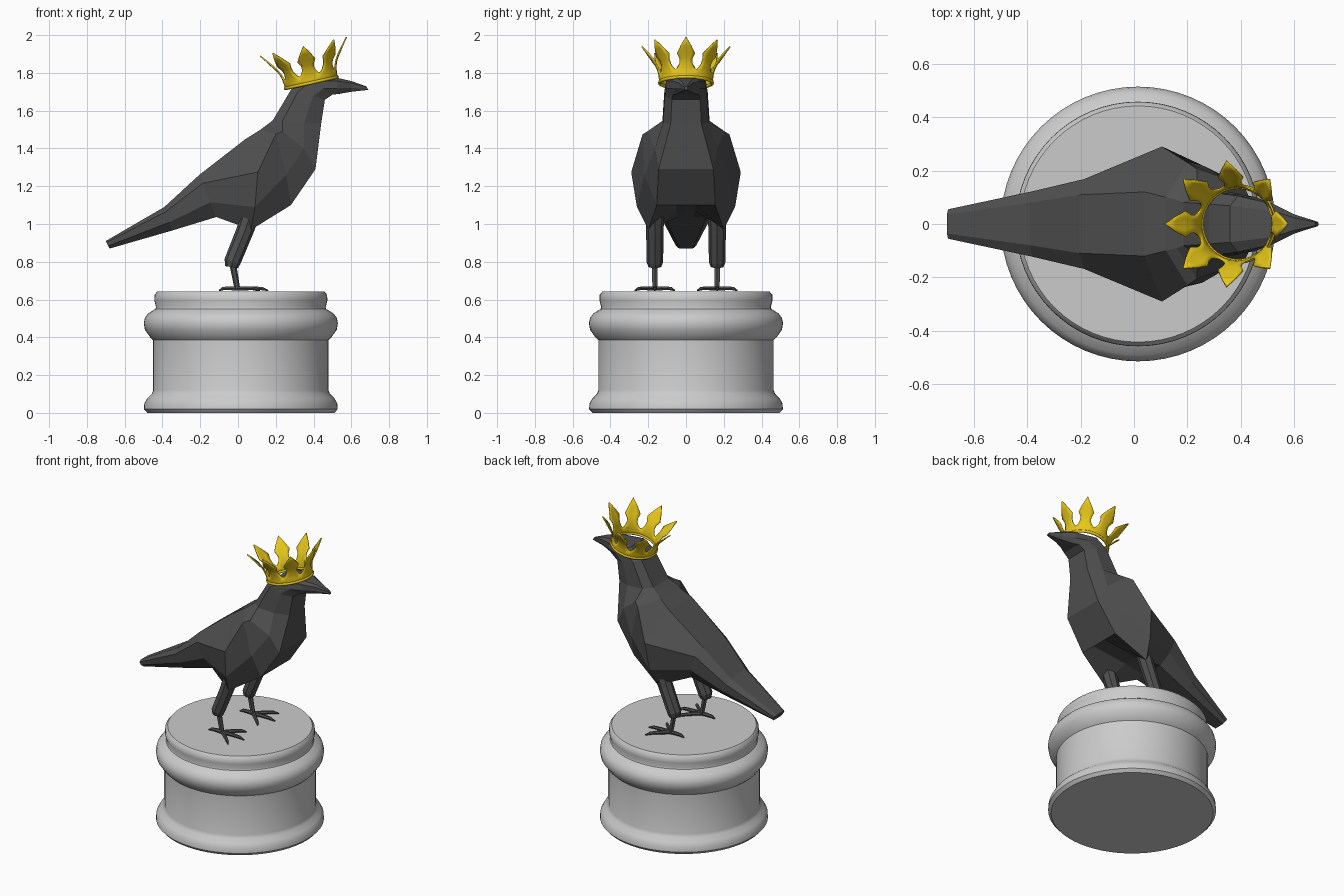
import bpy, bmesh, math
from mathutils import Vector, Matrix

if "Cube" in bpy.data.objects:
    bpy.data.objects.remove(bpy.data.objects["Cube"])


def material(name, rgb):
    m = bpy.data.materials.new(name)
    m.diffuse_color = (*rgb, 1)
    m.use_nodes = True
    m.node_tree.nodes["Principled BSDF"].inputs["Base Color"].default_value = m.diffuse_color
    return m


BLACK = material("charcoal", (0.08, 0.08, 0.08))
GOLD = material("gold", (0.8, 0.57, 0.01))


def finish(bm, name, mat=None, smooth=None):
    bmesh.ops.recalc_face_normals(bm, faces=bm.faces)
    me = bpy.data.meshes.new(name)
    bm.to_mesh(me)
    bm.free()
    ob = bpy.data.objects.new(name, me)
    bpy.context.collection.objects.link(ob)
    if mat:
        me.materials.append(mat)
    if smooth:
        bpy.ops.object.select_all(action='DESELECT')
        ob.select_set(True)
        bpy.context.view_layer.objects.active = ob
        bpy.ops.object.shade_smooth_by_angle(angle=math.radians(smooth))
    return ob


def loft(bm, rings):
    """Skin closed rings of equal point count and cap both ends."""
    vs = [[bm.verts.new(p) for p in r] for r in rings]
    n = len(vs[0])
    for a, b in zip(vs, vs[1:]):
        for i in range(n):
            j = (i + 1) % n
            bm.faces.new((a[i], a[j], b[j], b[i]))
    bm.faces.new(vs[0])
    bm.faces.new(vs[-1])


def circle(r, z, n):
    return [(r * math.cos(2 * math.pi * k / n), r * math.sin(2 * math.pi * k / n), z) for k in range(n)]


def tube(bm, pts, radii, sides):
    """Tapered tube along a path."""
    pts = [Vector(p) for p in pts]
    rings = []
    for i, (p, r) in enumerate(zip(pts, radii)):
        d = (pts[min(i + 1, len(pts) - 1)] - pts[max(i - 1, 0)]).normalized()
        ref = Vector((0, 0, 1)) if abs(d.z) < 0.7 else Vector((0, 1, 0))
        u = d.cross(ref).normalized()
        w = d.cross(u)
        rings.append([p + x * u + y * w for x, y, _ in circle(r, 0, sides)])
    loft(bm, rings)


# Pedestal: turned profile (radius, height)
profile = [(0.495, 0), (0.513, 0.02), (0.511, 0.05), (0.495, 0.078), (0.472, 0.1),
           (0.464, 0.12), (0.464, 0.385), (0.478, 0.398), (0.508, 0.44), (0.514, 0.475),
           (0.508, 0.503), (0.49, 0.527), (0.452, 0.55), (0.449, 0.56), (0.458, 0.595),
           (0.457, 0.625), (0.442, 0.643), (0.42, 0.643)]
bm = bmesh.new()
loft(bm, [circle(r, z, 64) for r, z in profile])
bm.transform(Matrix.Translation((0.015, 0, 0)))
finish(bm, "pedestal", smooth=40)


def section(x0, z0, x1, z1, w):
    """Half cross-section from a top point to a bottom point with half width w."""
    steps = ((0, .65), (.2, 1), (.65, .97), (1, .65), (1, .25))
    return [(x0 + (x1 - x0) * t, z0 + (z1 - z0) * t, w * f) for t, f in steps]


# Bird body: half-rings from tail to beak, points (x, z, half width) from top to bottom
tail = [section(-.70, .91, -.68, .87, .055),
        section(-.39, 1.09, -.35, .965, .122),
        section(-.205, 1.26, -.115, 1.037, .168)]
torso = [
    [(.04, 1.45, .12), (.105, 1.275, .29), (.09, 1.09, .26), (.07, .97, .20), (.03, 1.07, .05)],
    [(.12, 1.50, .10), (.20, 1.475, .23), (.255, 1.26, .22), (.28, 1.10, .155), (.28, 1.10, .05)],
    [(.16, 1.53, .09), (.235, 1.49, .205), (.35, 1.40, .165), (.41, 1.29, .145), (.41, 1.29, .05)]]
head = [section(.185, 1.55, .44, 1.53, .125),
        section(.28, 1.71, .46, 1.658, .115),
        section(.36, 1.775, .50, 1.685, .105),
        section(.52, 1.775, .53, 1.688, .075),
        section(.60, 1.757, .60, 1.70, .036),
        section(.68, 1.728, .69, 1.71, .009)]
bm = bmesh.new()
loft(bm, [[(x, y, z) for x, z, y in h] + [(x, -y, z) for x, z, y in reversed(h)]
          for h in tail + torso + head])
finish(bm, "bird_body", BLACK)

# Legs and feet, mirrored left and right
for side, s in (("right", -1), ("left", 1)):
    y = 0.165 * s
    bm = bmesh.new()
    tube(bm, [(.07, y, 1.06), (.035, y, .96), (-.03, y, .80), (-.034, y, .772)],
         [.05, .046, .044, .034], 8)
    tube(bm, [(-.03, y, .80), (-.003, y, .655)], [.018, .015], 6)
    finish(bm, side + "_leg", BLACK)
    bm = bmesh.new()
    for dx, dy in ((.16, 0), (.115, .105), (.105, -.105), (-.10, 0)):
        tube(bm, [(0, y, .658), (dx * .4, y + dy * .4 * s, .66),
                  (dx * .8, y + dy * .8 * s, .658), (dx, y + dy * s, .648)],
             [.013, .012, .010, .004], 6)
    finish(bm, side + "_foot", BLACK)

# Crown: eight flared points on a band; rows are (height, radius, half angle)
rows = [(0, .139, 22.5), (.025, .14, 22.5), (.052, .143, 22.5), (.057, .144, 19),
        (.068, .147, 15.5), (.085, .152, 12.5), (.105, .162, 12),
        (.13, .18, 15.5), (.165, .204, 8), (.205, .234, 0.2)]
tilt = Matrix.Translation((.39, 0, 1.74)) @ Matrix.Rotation(math.radians(-12.5), 4, 'Y')
bm = bmesh.new()
for k in range(8):
    grid = []
    for h, r, a in rows:
        angles = [math.radians(45 * k + a * f) for f in (-1, -.5, 0, .5, 1)]
        grid.append([bm.verts.new((r * math.cos(t), r * math.sin(t), h)) for t in angles])
    for lo, hi in zip(grid, grid[1:]):
        for i in range(4):
            bm.faces.new((lo[i], lo[i + 1], hi[i + 1], hi[i]))
bmesh.ops.remove_doubles(bm, verts=bm.verts, dist=0.0001)
bm.transform(tilt)
crown = finish(bm, "crown", GOLD, smooth=40)
mod = crown.modifiers.new("thickness", 'SOLIDIFY')
mod.thickness = 0.007
mod.offset = 0

# Raised rim at the foot of the crown
bpy.ops.mesh.primitive_torus_add(major_radius=.14, minor_radius=.009,
                                 major_segments=32, minor_segments=8)
rim = bpy.context.object
rim.name = "crown_rim"
rim.matrix_world = tilt @ Matrix.Translation((0, 0, .008))
rim.data.materials.append(GOLD)
bpy.ops.object.shade_smooth_by_angle(angle=math.radians(60))
